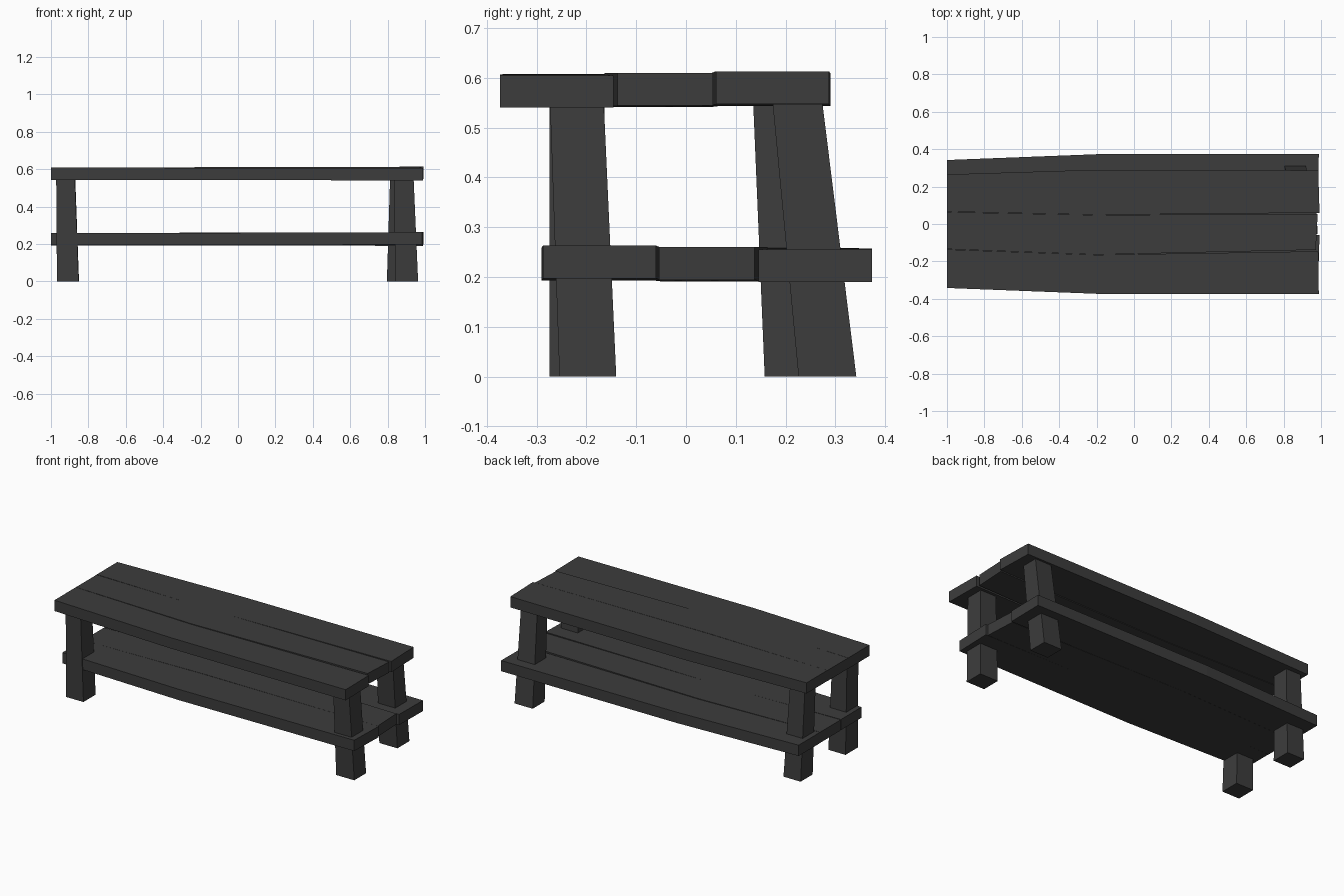
import bpy, bmesh

if "Cube" in bpy.data.objects:
    bpy.data.objects.remove(bpy.data.objects["Cube"])

wood = bpy.data.materials.new("dark_wood")
wood.diffuse_color = (0.045, 0.045, 0.045, 1)
wood.use_nodes = True
wood.node_tree.nodes["Principled BSDF"].inputs["Base Color"].default_value = wood.diffuse_color


def loft(name, rings):
    """Closed solid through a series of four-cornered rings."""
    bm = bmesh.new()
    loops = [[bm.verts.new(p) for p in ring] for ring in rings]
    for a, b in zip(loops, loops[1:]):
        for i in range(4):
            j = (i + 1) % 4
            bm.faces.new((a[i], a[j], b[j], b[i]))
    bm.faces.new(loops[0])
    bm.faces.new(loops[-1])
    bmesh.ops.recalc_face_normals(bm, faces=bm.faces)
    me = bpy.data.meshes.new(name)
    bm.to_mesh(me)
    bm.free()
    me.materials.append(wood)
    ob = bpy.data.objects.new(name, me)
    bpy.context.collection.objects.link(ob)
    return ob


def plank(name, sections, flip=1, drop=0.0):
    """Board along x; sections are (x front, x back, y0, y1, z0, z1)."""
    rings = []
    for xf, xb, y0, y1, z0, z1 in sections:
        z0, z1 = z0 - drop, z1 - drop
        rings.append([(xf, y0 * flip, z0), (xb, y1 * flip, z0),
                      (xb, y1 * flip, z1), (xf, y0 * flip, z1)])
    return loft(name, rings)


# Rough boards, slightly bent near x = -0.2 and uneven at the right end
boards = {
    "front": [(-1, -1, -0.342, -0.136, 0.542, 0.608),
              (-0.2, -0.2, -0.373, -0.165, 0.541, 0.607),
              (0.988, 0.985, -0.373, -0.146, 0.540, 0.605)],
    "middle": [(-1, -1, -0.134, 0.064, 0.543, 0.608),
               (-0.2, -0.2, -0.164, 0.048, 0.541, 0.610),
               (0.972, 0.982, -0.138, 0.054, 0.544, 0.610)],
    "back": [(-1, -1, 0.066, 0.265, 0.544, 0.609),
             (-0.2, -0.2, 0.049, 0.290, 0.543, 0.609),
             (0.992, 0.985, 0.060, 0.287, 0.547, 0.613)],
}
# The shelf repeats the top, mirrored front to back
for part, sections in boards.items():
    plank("top_board_" + part, sections)
    plank("shelf_board_" + part, sections, flip=-1, drop=0.350)

# Splayed legs: (centre x, y) and (half width x, y) at the floor and at the top
legs = {
    "front_left_leg": ((-0.910, -0.215, 0.058, 0.059), (-0.922, -0.219, 0.050, 0.055)),
    "front_right_leg": ((0.902, -0.197, 0.061, 0.057), (0.886, -0.219, 0.053, 0.054)),
    "back_left_leg": ((-0.908, 0.216, 0.058, 0.058), (-0.920, 0.187, 0.050, 0.052)),
    "back_right_leg": ((0.857, 0.284, 0.061, 0.058), (0.868, 0.224, 0.055, 0.050)),
}
for name, ends in legs.items():
    loft(name, [[(x + sx * w, y + sy * d, z)
                 for sx, sy in ((-1, -1), (1, -1), (1, 1), (-1, 1))]
                for (x, y, w, d), z in zip(ends, (0.0, 0.548))])
